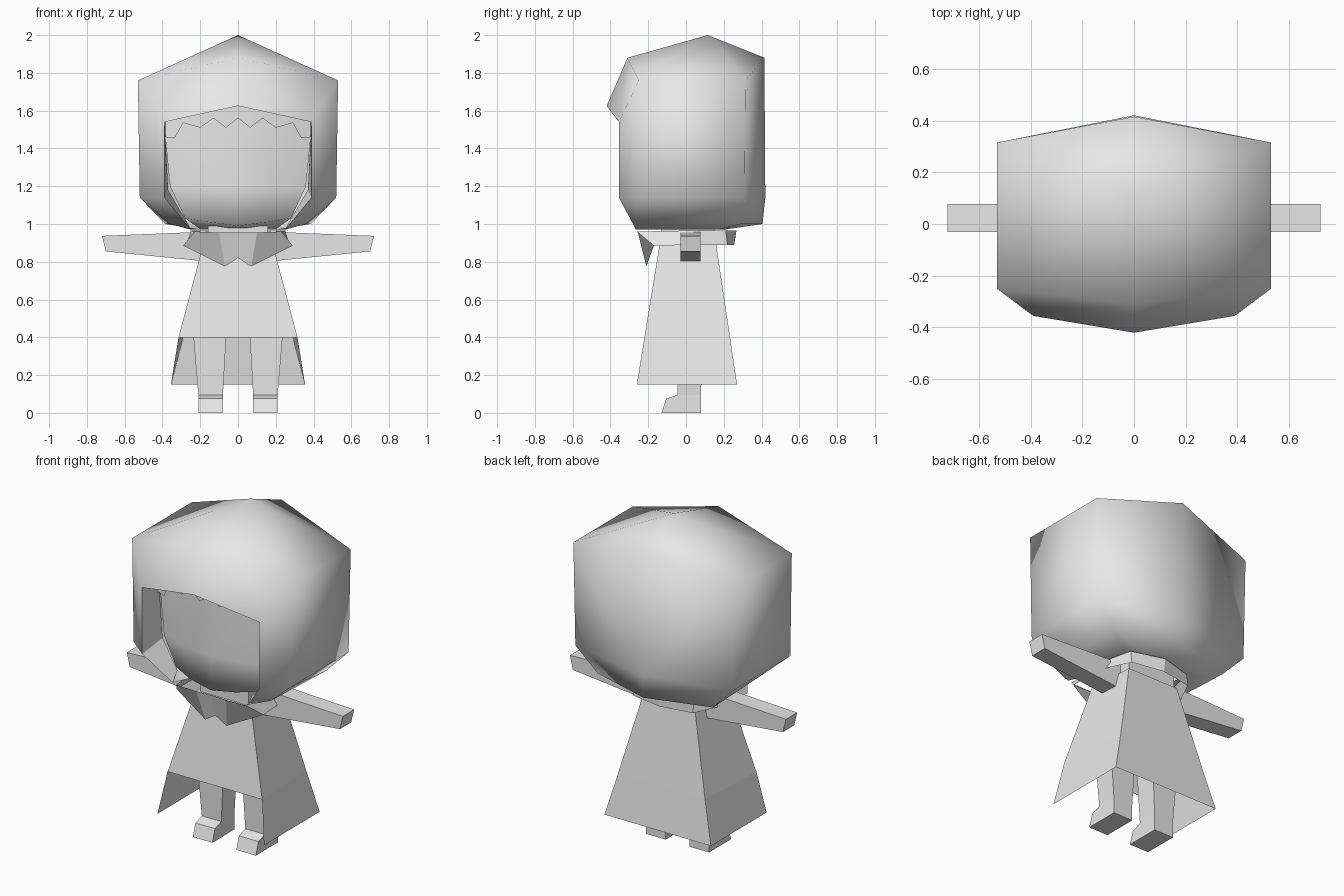
import bpy
import bmesh

default_cube = bpy.data.objects.get("Cube")
if default_cube:
    bpy.data.objects.remove(default_cube, do_unlink=True)

grey = bpy.data.materials.new("light_grey")
grey.use_nodes = True
grey.diffuse_color = (0.8, 0.8, 0.8, 1)
grey.node_tree.nodes["Principled BSDF"].inputs["Base Color"].default_value = (0.8, 0.8, 0.8, 1)


def build(name, points, faces, smooth=False):
    """Build the left half of a part and mirror it across x."""
    bm = bmesh.new()
    verts = [bm.verts.new(p) for p in points]
    for face in faces:
        bm.faces.new([verts[i] for i in face])
    bmesh.ops.recalc_face_normals(bm, faces=bm.faces[:])
    for face in bm.faces:
        face.smooth = smooth
    mesh = bpy.data.meshes.new(name)
    bm.to_mesh(mesh)
    bm.free()
    mesh.materials.append(grey)
    obj = bpy.data.objects.new(name, mesh)
    bpy.context.scene.collection.objects.link(obj)
    mirror = obj.modifiers.new("mirror", 'MIRROR')
    mirror.use_clip = True
    return obj


def build_named(name, points, faces, smooth=False):
    """Same, with faces written as words naming the points."""
    keys = list(points)
    return build(name, list(points.values()),
                 [[keys.index(k) for k in face.split()] for face in faces], smooth)


def loft(name, rings, closed=False, capped=False, smooth=False):
    """Join equal rings of points with quads."""
    n = len(rings[0])
    points = [p for ring in rings for p in ring]
    faces = []
    for r in range(len(rings) - 1):
        for i in range(n if closed else n - 1):
            j = (i + 1) % n
            faces.append([r * n + i, r * n + j, (r + 1) * n + j, (r + 1) * n + i])
    if capped:
        faces.append(list(range(n)))
        faces.append([(len(rings) - 1) * n + i for i in range(n)])
    return build(name, points, faces, smooth)


# Hood: big rounded shell with a face opening
hood = {
    "brow": (0, -0.42, 1.625),
    "crown_front": (0, -0.31, 1.88),
    "peak": (0, 0.115, 2.0),
    "crown_back": (0, 0.415, 1.88),
    "back_low": (0, 0.42, 1.14),
    "back_hem": (0, 0.405, 1.0),
    "nape": (0, 0.2, 0.97),
    "temple": (0.53, -0.25, 1.76),
    "rear_top": (0.53, 0.315, 1.76),
    "jaw": (0.52, -0.25, 1.14),
    "rear_low": (0.52, 0.31, 1.14),
    "rim_top": (0.39, -0.355, 1.54),
    "rim_low": (0.39, -0.355, 1.14),
    "rim_end": (0.25, -0.265, 0.97),
    "hem_front": (0.36, -0.2, 1.0),
    "hem_rear": (0.385, 0.29, 1.0),
    "neck_front": (0.2, -0.15, 0.97),
    "neck_rear": (0.2, 0.17, 0.97),
}
build_named("hood", hood, [
    "crown_front temple peak",
    "peak temple rear_top",
    "peak rear_top crown_back",
    "crown_front brow rim_top temple",
    "temple rim_top rim_low jaw",
    "temple jaw rear_low rear_top",
    "rear_top rear_low back_low crown_back",
    "jaw rim_low rim_end hem_front",
    "jaw hem_front hem_rear rear_low",
    "rear_low hem_rear back_hem back_low",
    "rim_end neck_front hem_front",
    "hem_front neck_front neck_rear hem_rear",
    "hem_rear neck_rear nape back_hem",
], smooth=True)

# Lining running from the hood rim back to the face
rim = [hood[k] for k in ("brow", "rim_top", "rim_low", "rim_end")]
inner = [(0, -0.28, 1.66), (0.39, -0.2, 1.56), (0.37, -0.19, 1.18), (0.27, -0.19, 1.01)]
loft("hood_lining", [rim, inner])

# Face: gently convex, narrowing to the chin and turning under it
face_rows = []
for half_width, z_mid, z_edge in ((0.385, 1.68, 1.62), (0.385, 1.46, 1.46),
                                  (0.36, 1.2, 1.2), (0.28, 0.99, 1.03)):
    face_rows.append([(0, -0.26, z_mid),
                      (half_width * 0.55, -0.24, (z_mid + z_edge) / 2),
                      (half_width, -0.19, z_edge)])
face_rows.append([(x * 0.7, 0, 0.97) for x, y, z in face_rows[-1]])
loft("face", face_rows, smooth=True)

# Jagged fringe hanging just in front of the face
zigzag = [(0, 1.56), (0.065, 1.51), (0.13, 1.56), (0.2, 1.51),
          (0.29, 1.535), (0.335, 1.455), (0.385, 1.46)]
tips = [(x, -0.27 + 0.4 * x * x, z) for x, z in zigzag]
roots = [(x, y, 1.66 - 0.2 * x) for x, y, z in tips]
loft("fringe", [roots, tips])

# Collar: flared band with two front points
collar_top = [(0, -0.25, 0.955), (0.1, -0.255, 0.955), (0.23, -0.26, 0.96),
              (0.25, 0, 0.965), (0.2, 0.21, 0.965), (0, 0.267, 0.965)]
collar_low = [(0, -0.215, 0.82), (0.07, -0.21, 0.775), (0.29, -0.17, 0.885),
              (0.28, 0.05, 0.89), (0.2, 0.22, 0.89), (0, 0.255, 0.89)]
loft("collar", [collar_top, collar_low])


def half_ring(half_front, half_back, front, back, z):
    return [(0, front, z), (half_front, front, z), (half_back, back, z), (0, back, z)]


# Neck
loft("neck", [half_ring(0.16, 0.16, -0.13, 0.15, z) for z in (0.87, 0.99)])

# Robe: closed upper part, then a skirt that is open at the front
shoulder = half_ring(0.185, 0.17, -0.14, 0.16, 0.89)
waist = half_ring(0.315, 0.29, -0.22, 0.233, 0.4)
hem = half_ring(0.355, 0.355, -0.26, 0.27, 0.15)
robe = loft("robe", [shoulder, waist])
loft("robe_shoulders", [shoulder, [(x * 0.5, y * 0.5, z) for x, y, z in shoulder]])
loft("skirt", [waist[1:], hem[1:]])


# Arms: tapered boxes held out to the sides
def arm_ring(x_top, x_low, top, low):
    return [(x_top, -0.03, top), (x_top, 0.077, top),
            (x_low, 0.077, low), (x_low, -0.03, low)]


loft("arm", [arm_ring(0.15, 0.15, 0.96, 0.8), arm_ring(0.72, 0.70, 0.937, 0.855)],
     closed=True, capped=True)


# Legs with small pointed feet
def leg_ring(inside, outside, front, back, z_front, z_back):
    return [(inside, front, z_front), (outside, front, z_front),
            (outside, back, z_back), (inside, back, z_back)]


loft("leg", [leg_ring(0.06, 0.24, -0.05, 0.085, 0.45, 0.45),
             leg_ring(0.08, 0.21, -0.045, 0.08, 0.095, 0.095),
             leg_ring(0.08, 0.21, -0.105, 0.08, 0.075, 0.075),
             leg_ring(0.08, 0.21, -0.13, 0.08, 0, 0)],
     closed=True, capped=True)
